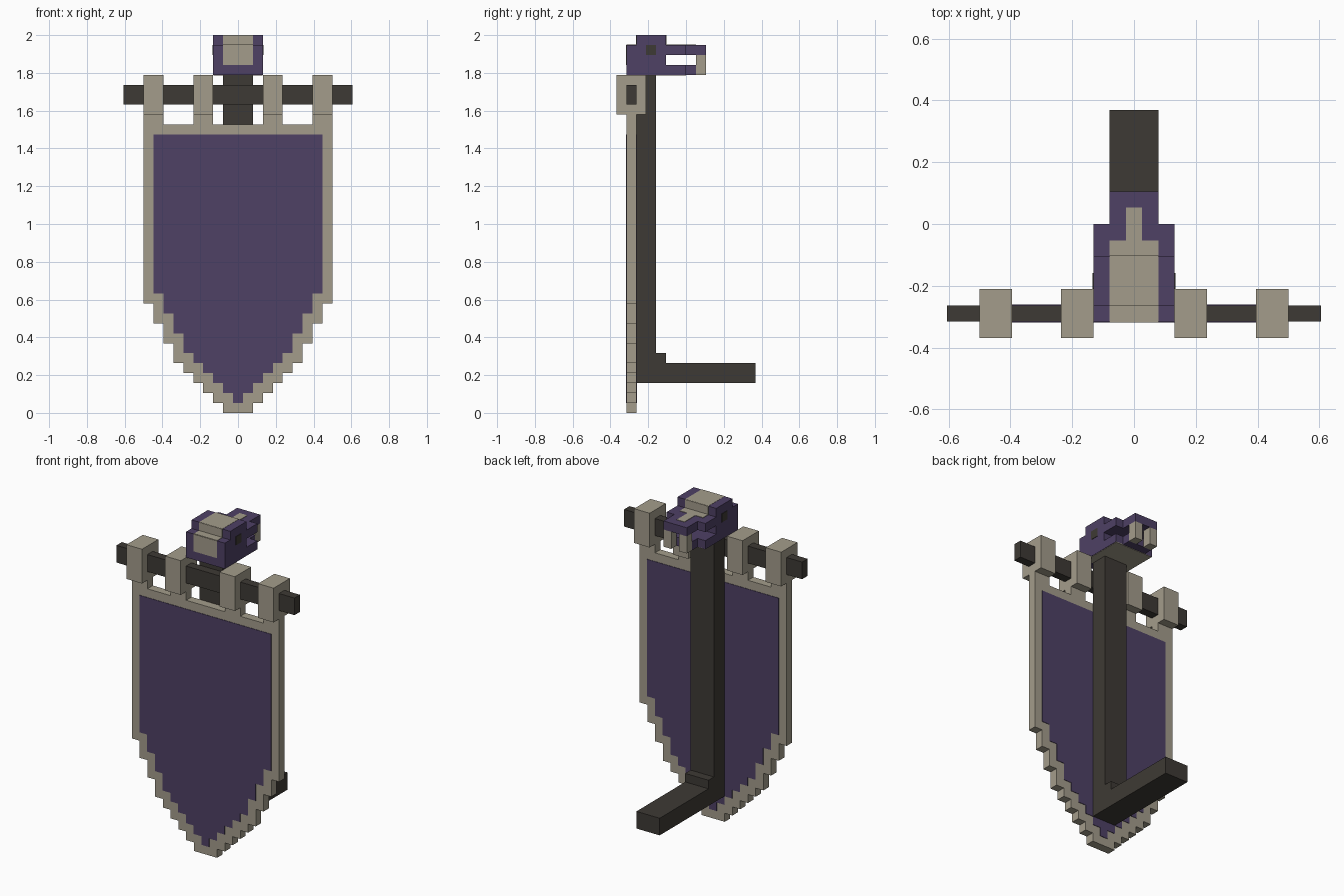
import bpy, bmesh

cube = bpy.data.objects.get("Cube")
if cube:
    bpy.data.objects.remove(cube, do_unlink=True)

U = 2 / 38      # one block of the blocky style
T = 0.05        # half thickness of painted plates, in blocks


def material(name, rgb):
    m = bpy.data.materials.new(name)
    m.use_nodes = True
    m.diffuse_color = (*rgb, 1)
    bsdf = next(n for n in m.node_tree.nodes if n.type == 'BSDF_PRINCIPLED')
    bsdf.inputs["Base Color"].default_value = (*rgb, 1)
    bsdf.inputs["Roughness"].default_value = 0.9
    return m


BONE = material("bone beige", (0.37, 0.335, 0.26))
PURPLE = material("deep purple", (0.077, 0.052, 0.130))
DARK = material("dark wood", (0.048, 0.042, 0.035))


def finish(name, bm, mat):
    bmesh.ops.recalc_face_normals(bm, faces=bm.faces)
    me = bpy.data.meshes.new(name)
    bm.to_mesh(me)
    bm.free()
    me.materials.append(mat)
    ob = bpy.data.objects.new(name, me)
    bpy.context.collection.objects.link(ob)
    return ob


def box(name, mat, x, y, z):
    """Box given by its (min, max) ranges in blocks."""
    bm = bmesh.new()
    bmesh.ops.create_cube(bm, size=1)
    for v in bm.verts:
        v.co = [(r[0] if c < 0 else r[1]) * U for c, r in zip(v.co, (x, y, z))]
    return finish(name, bm, mat)


def prism(name, mat, outline, axis, lo, hi):
    """Extrude a flat outline along axis 0 (x) or 1 (y), in blocks."""
    bm = bmesh.new()
    place = (lambda a, b: (lo, a, b)) if axis == 0 else (lambda a, b: (a, lo, b))
    face = bm.faces.new([bm.verts.new([c * U for c in place(a, b)]) for a, b in outline])
    ext = bmesh.ops.extrude_face_region(bm, geom=[face])
    for v in ext["geom"]:
        if isinstance(v, bmesh.types.BMVert):
            v.co[axis] = hi * U
    return finish(name, bm, mat)


def stepped(steps, top):
    """Symmetric stair outline from (half width, bottom height) steps, lowest first."""
    right = []
    for i, (w, z) in enumerate(steps):
        right.append((w, z))
        right.append((w, steps[i + 1][1] if i + 1 < len(steps) else top))
    return right + [(-a, b) for a, b in reversed(right)]


# Banner cloth: pale border with a purple field showing on both faces
border = [(1.5, 0), (2.5, 1), (3.5, 2), (4.5, 3), (5.5, 4),
          (6.5, 5), (7.5, 7), (8.5, 9), (9.5, 11)]
prism("banner_border", BONE, stepped(border, 29), 1, -6, -5)
field = [(w - 1, z + 1) for w, z in border]
prism("banner_field", PURPLE, stepped(field, 28), 1, -6 - T, -5 + T)

# Hanging loops with their short straps
for side, s in (("left", 1), ("right", -1)):
    for pos, a, b in (("inner", 2.5, 4.5), ("outer", 7.5, 9.5)):
        x = sorted((a * s, b * s))
        box(f"{side}_{pos}_strap", BONE, x, (-6, -5), (29, 30))
        box(f"{side}_{pos}_loop", BONE, x, (-7, -4), (30, 34))

# Crossbar, and pole with foot in one profile
box("crossbar", DARK, (-11.5, 11.5), (-6, -5), (31, 33))
prism("pole_and_foot", DARK,
      [(-5, 3), (7, 3), (7, 5), (-2, 5), (-2, 6), (-3, 6), (-3, 34), (-5, 34)],
      0, -1.5, 1.5)

# Beast head: skull with a raised crown
prism("skull", PURPLE,
      [(-6, 34), (-2, 34), (-2, 38), (-5, 38), (-5, 37), (-6, 37)], 0, -2.5, 2.5)

# Jaws
box("upper_jaw", PURPLE, (-2.5, 2.5), (-2, 0), (36, 37))
box("upper_snout", PURPLE, (-1.5, 1.5), (0, 2), (36, 37))
box("lower_jaw", PURPLE, (-2.5, 2.5), (-2, 0), (34, 35))
box("lower_snout", PURPLE, (-1.5, 1.5), (0, 1), (34, 35))

# Fangs and eyes
for side, s in (("left", 1), ("right", -1)):
    box(f"{side}_fang", BONE, sorted((0.5 * s, 1.5 * s)), (1, 2), (34, 36))
    box(f"{side}_eye", DARK, sorted(((2.5 - T) * s, (2.5 + T) * s)), (-4, -3), (36, 37))

# Pale markings over the face, crown, snout and underside
box("brow_marking", BONE, (-1.5, 1.5), (-6 - T, -6 + T), (35, 37))
box("brow_step_marking", BONE, (-1.5, 1.5), (-6, -5), (37 - T, 37 + T))
box("crown_front_marking", BONE, (-1.5, 1.5), (-5 - T, -5 + T), (37, 38))
box("crown_marking", BONE, (-1.5, 1.5), (-5, -2), (38 - T, 38 + 0.02))
box("crown_back_marking", BONE, (-1.5, 1.5), (-2 - T, -2 + T), (37, 38))
box("snout_base_marking", BONE, (-1.5, 1.5), (-2, -0.5 - 0.5), (37 - T, 37 + T))
box("snout_marking", BONE, (-0.5, 0.5), (-1, 1), (37 - T, 37 + T))
box("underside_marking", BONE, (-2.45, 2.45), (-5, 0), (34 - T, 34 + T))
